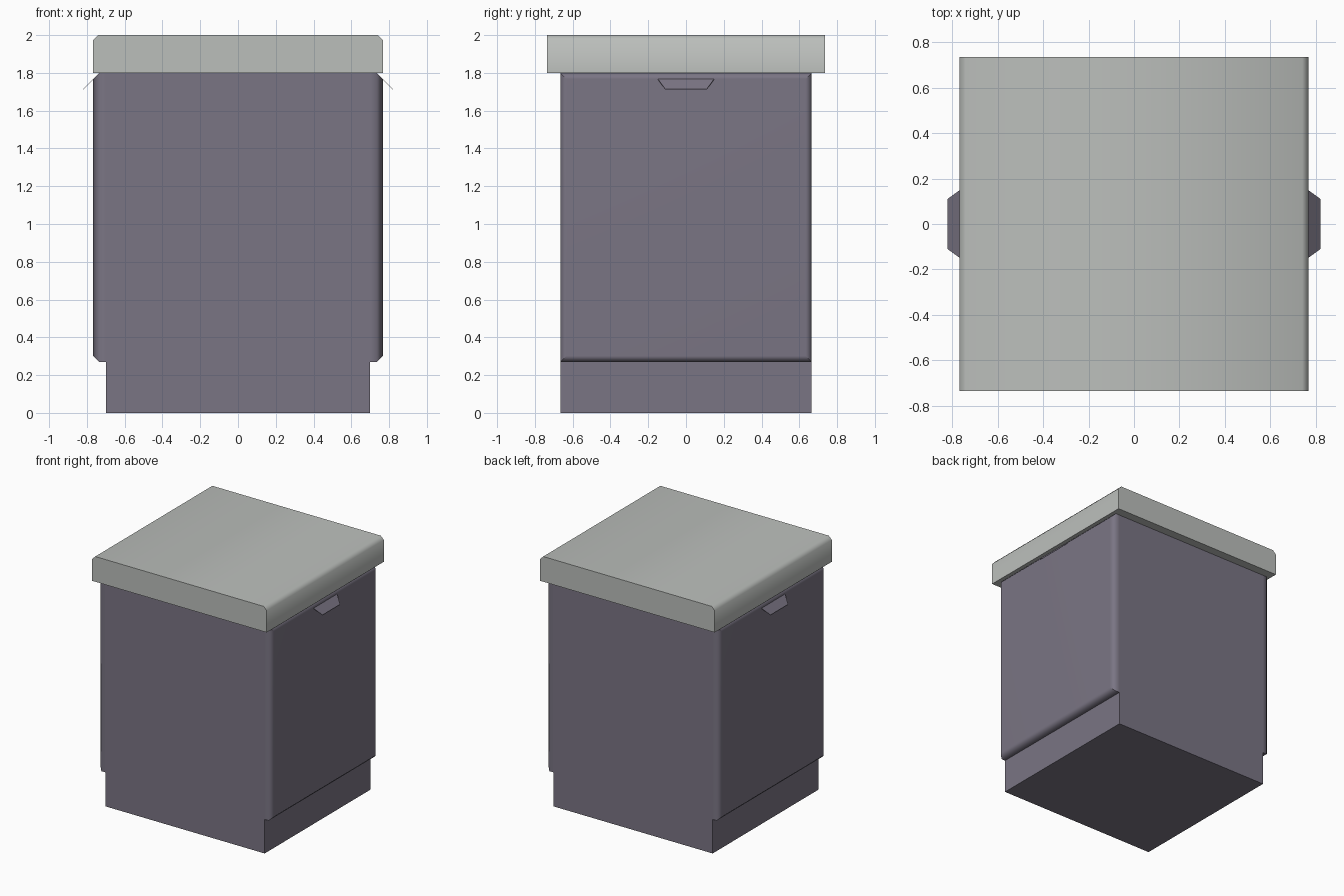
import bpy
import bmesh
from math import radians

cube = bpy.data.objects.get("Cube")
if cube:
    bpy.data.objects.remove(cube, do_unlink=True)


def material(name, color):
    m = bpy.data.materials.new(name)
    m.use_nodes = True
    m.diffuse_color = (*color, 1)
    m.node_tree.nodes["Principled BSDF"].inputs["Base Color"].default_value = (*color, 1)
    return m


cabinet = material("muted purple grey", (0.195, 0.178, 0.23))
counter = material("pale grey", (0.50, 0.52, 0.50))


def make_object(name, bm, mat, smooth_angle=None):
    bmesh.ops.recalc_face_normals(bm, faces=bm.faces)
    mesh = bpy.data.meshes.new(name)
    bm.to_mesh(mesh)
    bm.free()
    mesh.materials.append(mat)
    obj = bpy.data.objects.new(name, mesh)
    bpy.context.collection.objects.link(obj)
    if smooth_angle:
        bpy.ops.object.select_all(action="DESELECT")
        obj.select_set(True)
        bpy.context.view_layer.objects.active = obj
        bpy.ops.object.shade_smooth_by_angle(angle=radians(smooth_angle))
    return obj


def box(lo, hi):
    bm = bmesh.new()
    bmesh.ops.create_cube(bm, size=1)
    for v in bm.verts:
        v.co = [hi[i] if v.co[i] > 0 else lo[i] for i in range(3)]
    return bm


def chamfer(bm, width, rule):
    edges = [e for e in bm.edges if rule(*(v.co for v in e.verts))]
    bmesh.ops.bevel(bm, geom=edges, offset=width, segments=1,
                    affect="EDGES", profile=0.5)


# Body with its recessed plinth
make_object("cabinet_body", box((-0.70, -0.665, 0), (0.70, 0.665, 1.8)), cabinet)

# Countertop, softened along both long upper edges
bm = box((-0.767, -0.735, 1.8), (0.767, 0.735, 2))
chamfer(bm, 0.027, lambda a, b: a.z > 1.9 and b.z > 1.9 and a.x * b.x > 0)
make_object("countertop", bm, counter, 50)

for side, word in ((1, "left"), (-1, "right")):
    # Door with a chamfered outer rim
    inner, outer = 0.70 * side, 0.767 * side
    bm = box((min(inner, outer), -0.665, 0.27), (max(inner, outer), 0.665, 1.8))
    chamfer(bm, 0.032, lambda a, b: min(a.x * side, b.x * side) > 0.75)
    door = make_object(word + "_door", bm, cabinet, 50)
    door.modifiers.new("soft_rim", "WEIGHTED_NORMAL").keep_sharp = True

    # Thin sloping pull tab
    bm = bmesh.new()
    outline = [(0.765, -0.15, 1.77), (0.82, -0.11, 1.715),
               (0.82, 0.11, 1.715), (0.765, 0.15, 1.77)]
    top = [bm.verts.new((x * side, y, z)) for x, y, z in outline]
    low = [bm.verts.new((x * side, y, z - 0.004)) for x, y, z in outline]
    bm.faces.new(top)
    bm.faces.new(low[::-1])
    for i in range(4):
        j = (i + 1) % 4
        bm.faces.new((top[i], low[i], low[j], top[j]))
    make_object(word + "_pull_tab", bm, cabinet)
